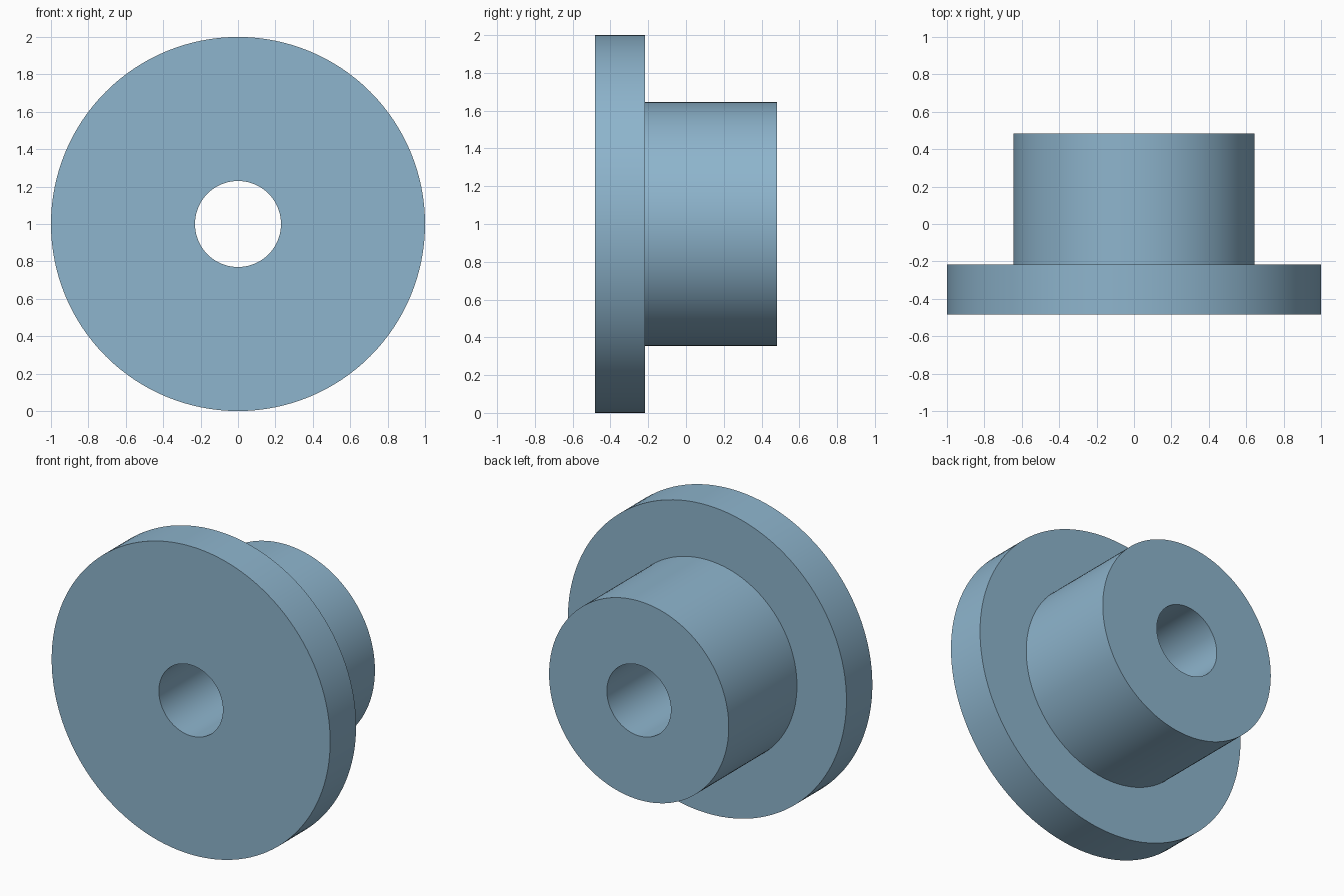
import bpy, bmesh, math
from mathutils import Vector, Matrix

if "Cube" in bpy.data.objects:
    bpy.data.objects.remove(bpy.data.objects["Cube"])

# Closed cross-section of the bushing: (radius, y)
PROFILE = [(0.23, -0.483), (1.0, -0.483), (1.0, -0.217),
           (0.645, -0.217), (0.645, 0.483), (0.23, 0.483)]
SEGMENTS = 128
CENTRE = Vector((0, 0, 1))

# Revolve the cross-section around the y axis
bm = bmesh.new()
rings = []
for i in range(SEGMENTS):
    turn = Matrix.Rotation(2 * math.pi * i / SEGMENTS, 3, 'Y')
    rings.append([bm.verts.new(CENTRE + turn @ Vector((r, y, 0))) for r, y in PROFILE])
for i in range(SEGMENTS):
    a, b = rings[i], rings[(i + 1) % SEGMENTS]
    for j in range(len(PROFILE)):
        k = (j + 1) % len(PROFILE)
        bm.faces.new((a[j], a[k], b[k], b[j]))
bmesh.ops.recalc_face_normals(bm, faces=bm.faces)

mesh = bpy.data.meshes.new("flanged_bushing")
bm.to_mesh(mesh)
bm.free()
bushing = bpy.data.objects.new("flanged_bushing", mesh)
bpy.context.collection.objects.link(bushing)

# Steel blue finish
steel_blue = bpy.data.materials.new("steel_blue")
steel_blue.diffuse_color = (0.27, 0.46, 0.61, 1)
steel_blue.use_nodes = True
steel_blue.node_tree.nodes["Principled BSDF"].inputs["Base Color"].default_value = steel_blue.diffuse_color
mesh.materials.append(steel_blue)

# Smooth walls, sharp rims
bpy.context.view_layer.objects.active = bushing
bushing.select_set(True)
bpy.ops.object.shade_smooth_by_angle(angle=math.radians(30))
